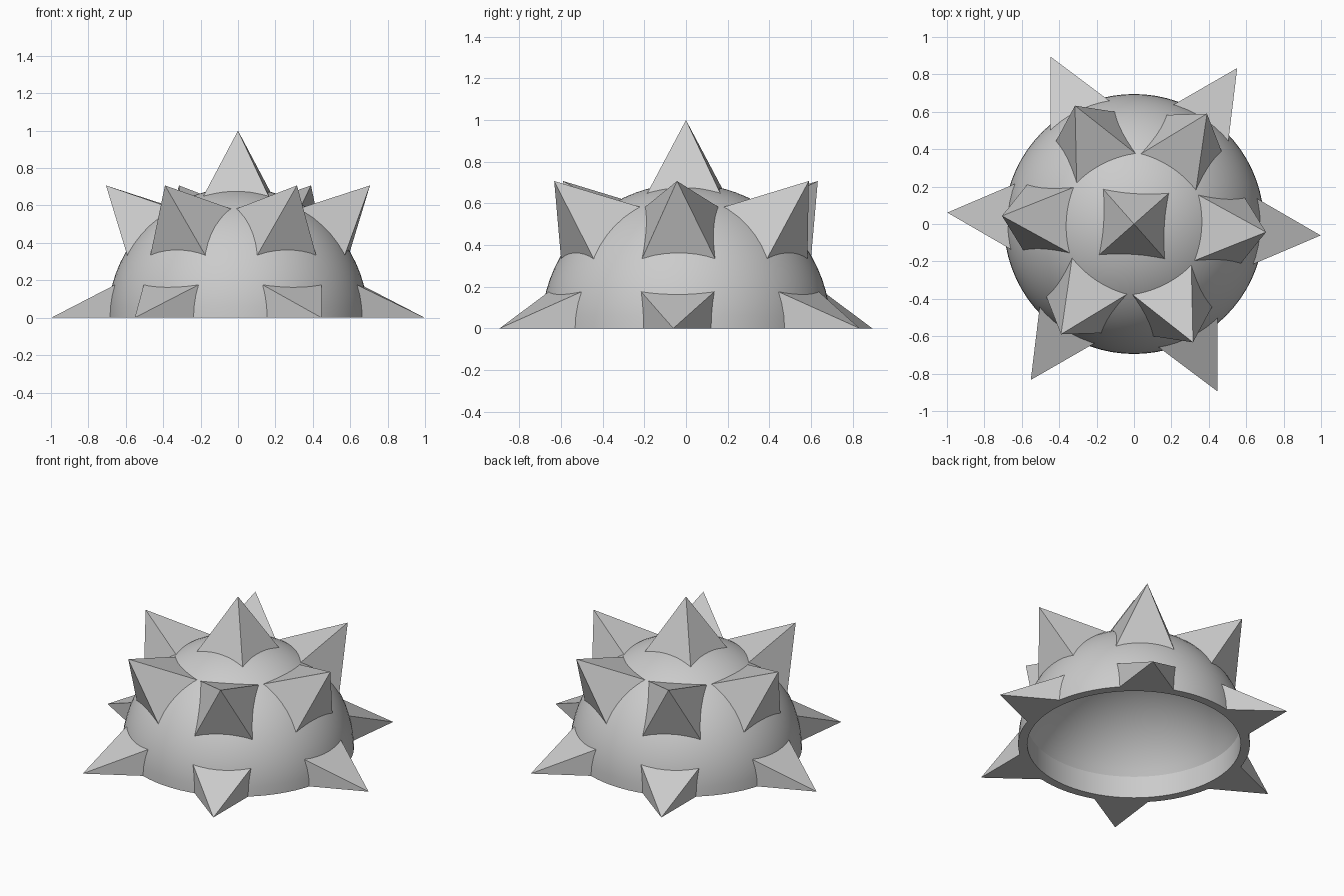
import bpy, bmesh
from math import radians, sin, cos, pi, sqrt, atan
from mathutils import Matrix

if "Cube" in bpy.data.objects:
    bpy.data.objects.remove(bpy.data.objects["Cube"], do_unlink=True)

OUTER = 0.695     # dome radius
LIP = 0.64        # radius of the opening
LIP_TOP = 0.145   # height of the straight lip
CEILING = 0.54    # highest point of the cavity
SEAT = 0.678      # radius where the spike bases sit inside the shell
FLARE = 0.5       # spike half width per unit of length
TWIST = -3.5      # turn of the spike rings, degrees

grey = bpy.data.materials.new("plain_grey")
grey.use_nodes = True
grey.diffuse_color = (0.6, 0.6, 0.6, 1)
grey.node_tree.nodes["Principled BSDF"].inputs["Base Color"].default_value = (0.6, 0.6, 0.6, 1)


def finish(bm, name, matrix=None):
    bmesh.ops.remove_doubles(bm, verts=bm.verts, dist=0.0001)
    bmesh.ops.recalc_face_normals(bm, faces=bm.faces)
    mesh = bpy.data.meshes.new(name)
    bm.to_mesh(mesh)
    bm.free()
    mesh.materials.append(grey)
    obj = bpy.data.objects.new(name, mesh)
    bpy.context.collection.objects.link(obj)
    if matrix:
        obj.matrix_world = matrix
    return obj


# Hollow dome: turned profile with a straight lip below a shallow vaulted ceiling
def make_dome():
    rings = 18
    profile = [(OUTER * cos(i * pi / 2 / rings), OUTER * sin(i * pi / 2 / rings))
               for i in range(rings)] + [(0, OUTER), (0, CEILING)]
    sweep = 2 * atan((CEILING - LIP_TOP) / LIP)
    vault = LIP / sin(sweep)
    profile += [(vault * sin(sweep * i / rings), CEILING - vault * (1 - cos(sweep * i / rings)))
                for i in range(1, rings + 1)]
    profile += [(LIP, 0), (OUTER, 0)]
    bm = bmesh.new()
    verts = [bm.verts.new((r, 0, z)) for r, z in profile]
    # the axis stays open between the outer and inner poles
    edges = [bm.edges.new(pair) for i, pair in enumerate(zip(verts, verts[1:])) if i != rings]
    bmesh.ops.spin(bm, geom=verts + edges, cent=(0, 0, 0), axis=(0, 0, 1),
                   angle=2 * pi, steps=72, use_duplicate=False)
    obj = finish(bm, "hollow_dome")
    obj.data.shade_smooth()
    obj.data.set_sharp_from_angle(angle=radians(10))


# Square spike with its base curved to sit inside the shell
def make_spike(name, azimuth, tilt, half=False):
    n = 6
    bm = bmesh.new()
    apex = bm.verts.new((0, 0, 1))

    def seat_vert(u, v):
        x, y = u * FLARE, v * FLARE
        k = x * x + y * y + 1
        t = (1 - sqrt(1 - k * (1 - SEAT ** 2))) / k
        return bm.verts.new((t * x, t * y, 1 - t))

    low = 0 if half else -1
    grid = [[seat_vert(-1 + 2 * i / n, low + (1 - low) * j / n)
             for i in range(n + 1)] for j in range(n + 1)]
    for j in range(n):
        for i in range(n):
            bm.faces.new((grid[j][i], grid[j][i + 1], grid[j + 1][i + 1], grid[j + 1][i]))
    for edge in [e for e in bm.edges if e.is_boundary]:
        bm.faces.new((*edge.verts, apex))
    bmesh.ops.dissolve_limit(bm, angle_limit=radians(0.5), verts=bm.verts, edges=bm.edges)
    # local z points outward, local y points up the dome
    turn = Matrix.Rotation(radians(azimuth + 90), 4, 'Z') @ Matrix.Rotation(radians(tilt), 4, 'X')
    finish(bm, name, turn)


make_dome()
make_spike("top_spike", TWIST, 0)
for k in range(6):
    make_spike(f"middle_spike_{k + 1}", TWIST + 60 * k, 45)
    make_spike(f"rim_spike_{k + 1}", TWIST + 60 * k, 90, half=True)
